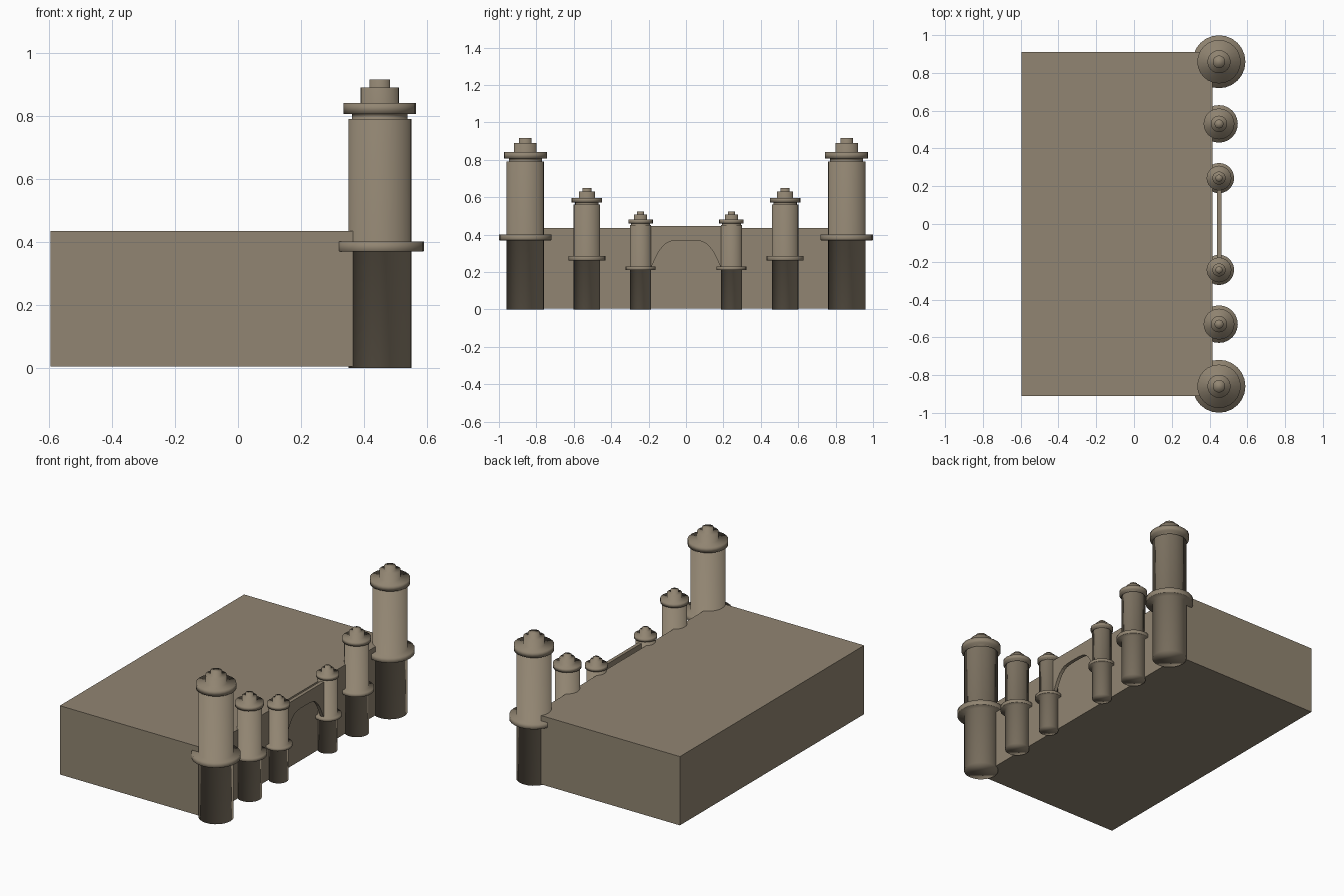
import bpy, bmesh, math

if "Cube" in bpy.data.objects:
    bpy.data.objects.remove(bpy.data.objects["Cube"])

stone = bpy.data.materials.new("warm_grey_stone")
stone.diffuse_color = (0.285, 0.235, 0.168, 1)
stone.use_nodes = True
stone.node_tree.nodes["Principled BSDF"].inputs["Base Color"].default_value = stone.diffuse_color


def finish(name, bm, smooth=False):
    bmesh.ops.recalc_face_normals(bm, faces=bm.faces[:])
    me = bpy.data.meshes.new(name)
    bm.to_mesh(me)
    bm.free()
    me.materials.append(stone)
    for p in me.polygons:
        p.use_smooth = smooth
    ob = bpy.data.objects.new(name, me)
    bpy.context.collection.objects.link(ob)
    return ob


# Tower profile (radius, height), full size: shaft, belt ring, neck, stepped cap
PROFILE = [(0.1, 0), (0.1, 0.37), (0.138, 0.37), (0.14, 0.372), (0.14, 0.402),
           (0.1, 0.402), (0.1, 0.79), (0.088, 0.79), (0.088, 0.806),
           (0.115, 0.806), (0.115, 0.841), (0.061, 0.841), (0.061, 0.89),
           (0.033, 0.89), (0.033, 0.916)]
SIDES = 24


def tower(name, y, s):
    bm = bmesh.new()
    rings = []
    for r, z in PROFILE:
        rings.append([bm.verts.new((0.45 + s * r * math.cos(a), y + s * r * math.sin(a), s * z))
                      for a in (2 * math.pi * i / SIDES for i in range(SIDES))])
    for lo, hi in zip(rings, rings[1:]):
        for i in range(SIDES):
            j = (i + 1) % SIDES
            bm.faces.new((lo[i], lo[j], hi[j], hi[i]))
    bm.faces.new(rings[0])
    bm.faces.new(rings[-1])
    finish(name, bm, smooth=True)


# Three sizes of tower, mirrored across the entrance
for label, y, s in (("corner_tower", 0.859, 1.0), ("middle_tower", 0.53, 0.71),
                    ("gate_tower", 0.243, 0.571)):
    tower(label + "_left", -y, s)
    tower(label + "_right", y, s)

# Main hall block
bm = bmesh.new()
bmesh.ops.create_cube(bm, size=1)
for v in bm.verts:
    v.co.x = 0.415 if v.co.x > 0 else -0.595
    v.co.y *= 1.82
    v.co.z = 0.435 if v.co.z > 0 else 0.005
finish("main_hall", bm)

# Arched screen between the gate towers, built as strips above the arch curve
half = [(0.24, 0.22), (0.187, 0.222), (0.175, 0.25), (0.16, 0.282), (0.145, 0.31),
        (0.128, 0.333), (0.108, 0.352), (0.086, 0.364), (0.05, 0.369)]
curve = [(-y, z) for y, z in half] + [(0, 0.37)] + half[::-1]
bm = bmesh.new()
verts = [bm.verts.new((0.44, y, z)) for y, z in curve]
tops = [bm.verts.new((0.44, y, 0.446)) for y, z in curve]
faces = [bm.faces.new((verts[i], verts[i + 1], tops[i + 1], tops[i]))
         for i in range(len(curve) - 1)]
ext = bmesh.ops.extrude_face_region(bm, geom=faces, use_keep_orig=True)
for v in ext["geom"]:
    if isinstance(v, bmesh.types.BMVert):
        v.co.x += 0.022
finish("gate_arch", bm)
